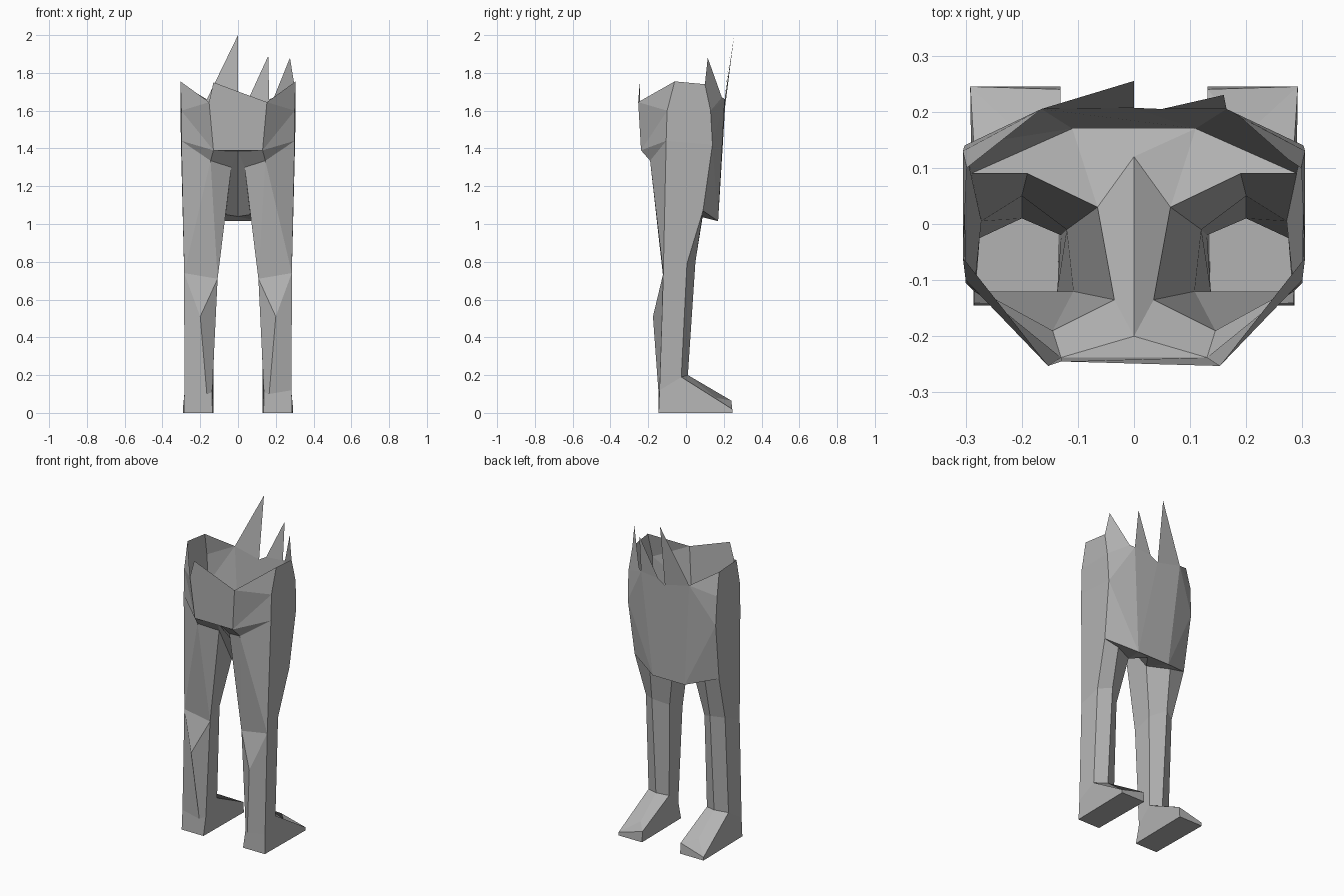
import bpy
import bmesh
from mathutils import Vector

if "Cube" in bpy.data.objects:
    bpy.data.objects.remove(bpy.data.objects["Cube"], do_unlink=True)

stone = bpy.data.materials.new("grey_stone")
stone.use_nodes = True
stone.diffuse_color = (0.45, 0.45, 0.45, 1)
stone.node_tree.nodes["Principled BSDF"].inputs["Base Color"].default_value = (0.45, 0.45, 0.45, 1)

# Landmarks of the left half, shared by neighbouring parts
hips = dict(
    side_rim=(.305, -.06, 1.755), side_high=(.3, -.1, 1.6), side_low=(.3, -.105, 1.44),
    rear_rim=(.153, -.253, 1.645), rear_low=(.13, -.238, 1.39), seat=(.145, -.19, 1.335),
    groin=(.035, -.135, 1.3), flap_rim=(.298, .1, 1.74), flap_high=(.305, .13, 1.6),
    flap_mid=(.302, .14, 1.42), flap_low=(.29, .09, 1.07), hem=(.11, .17, 1.015),
    flap_top=(.165, .205, 1.66), thigh_front=(.19, .09, 1.05), thigh_inner=(.065, .03, 1.05),
)
lower = dict(
    knee_outer=(.285, -.12, .74), knee_side=(.272, .005, .79), knee_front=(.2, .05, .8),
    knee_inner=(.12, -.01, .76), knee_back=(.108, -.12, .71), calf=(.2, -.175, .51),
    ankle_outer=(.284, -.14, .12), ankle_side=(.275, -.025, .19), ankle_front=(.2, .01, .2),
    ankle_inner=(.13, -.02, .19), ankle_back=(.137, -.12, .11), ankle_mid=(.165, -.145, .1),
    instep=(.2, .16, .08), toe_outer=(.292, .245, .02), toe_inner=(.131, .24, .065),
    toe_outer_sole=(.292, .245, 0), toe_inner_sole=(.131, .245, 0),
    heel_outer=(.286, -.145, 0), heel_inner=(.136, -.145, 0),
)
# Middle and jagged rim points
middle = dict(
    crotch_rear=(0, -.2, 1.385), crotch_front=(0, .12, 1.04), rear_peak=(-.13, -.245, 1.75),
    tall_tip=(0, .255, 2), tall_base=(0, .207, 1.62), mid_base=(.05, .205, 1.65),
    mid_tip=(.16, .23, 1.89), side_base=(.19, .19, 1.67), side_tip=(.275, .115, 1.88),
)
points = {}
for key, (x, y, z) in {**hips, **lower}.items():
    points["L." + key] = Vector((x, y, z))
    points["R." + key] = Vector((-x, y, z))
points.update({key: Vector(co) for key, co in middle.items()})


def find(key, side):
    return key if key in points else side + "." + key


def make_part(name, faces, sides):
    """Flat faces from space-separated landmark names, once per side."""
    bm = bmesh.new()
    verts = {}
    for side in sides:
        for face in faces:
            corners = []
            for key in face.split():
                key = find(key, side)
                if key not in verts:
                    verts[key] = bm.verts.new(points[key])
                corners.append(verts[key])
            bm.faces.new(corners)
    # Turn the open shell so that its normals point outward
    bmesh.ops.recalc_face_normals(bm, faces=bm.faces[:])
    centre = sum((v.co for v in bm.verts), Vector()) / len(bm.verts)
    outward = sum(f.normal.dot(f.calc_center_median() - centre) * f.calc_area() for f in bm.faces)
    if outward < 0:
        bmesh.ops.reverse_faces(bm, faces=bm.faces[:])
    mesh = bpy.data.meshes.new(name)
    bm.to_mesh(mesh)
    bm.free()
    mesh.materials.append(stone)
    obj = bpy.data.objects.new(name, mesh)
    bpy.context.collection.objects.link(obj)


# Hollow hips: sides, seat, crotch and the floor behind the hanging flap
half_hips = [
    "rear_rim side_rim side_high",
    "rear_rim side_high rear_low",
    "rear_low side_high side_low",
    "rear_low side_low seat",
    "side_rim side_high flap_high flap_rim",
    "side_high side_low flap_mid flap_high",
    "side_low knee_outer knee_side flap_low flap_mid",
    "rear_low seat groin crotch_rear",
    "crotch_rear groin thigh_inner crotch_front",
    "flap_low hem thigh_inner thigh_front",
    "flap_low hem flap_mid",
    "hem flap_top flap_mid",
    "flap_mid flap_top flap_high",
]
make_part("hips", half_hips, "LR")
make_part("seat_panel", [
    "L.rear_rim L.rear_low R.rear_low R.rear_rim rear_peak",
    "L.rear_low crotch_rear R.rear_low",
], "L")
make_part("flap_floor", [
    "L.hem R.hem R.thigh_inner crotch_front",
    "L.hem crotch_front L.thigh_inner",
], "L")

# Hanging flap with its broken, spiked edge
make_part("flap", [
    "L.hem R.hem R.flap_top tall_base",
    "L.hem tall_base mid_base L.flap_top",
    "R.flap_top tall_tip tall_base",
    "mid_base mid_tip L.flap_top",
    "L.flap_top side_base L.flap_high",
    "side_base side_tip L.flap_rim L.flap_high",
    "R.flap_top R.flap_rim R.flap_high",
], "L")

leg = [
    "seat side_low knee_outer",
    "seat knee_outer knee_back",
    "seat knee_back groin",
    "groin knee_back knee_inner thigh_inner",
    "flap_low thigh_front knee_front knee_side",
    "thigh_front thigh_inner knee_inner knee_front",
    "knee_outer knee_back calf",
    "knee_outer calf ankle_mid ankle_outer",
    "knee_back ankle_back ankle_mid calf",
    "knee_outer ankle_outer ankle_side knee_side",
    "knee_side ankle_side ankle_front knee_front",
    "knee_front ankle_front ankle_inner knee_inner",
    "knee_inner ankle_inner ankle_back knee_back",
]
foot = [
    "ankle_side ankle_front instep toe_outer",
    "ankle_front ankle_inner toe_inner instep",
    "instep toe_inner toe_outer",
    "ankle_outer ankle_side toe_outer toe_outer_sole heel_outer",
    "ankle_back ankle_inner toe_inner toe_inner_sole heel_inner",
    "ankle_outer ankle_mid ankle_back heel_inner heel_outer",
    "toe_outer toe_inner toe_inner_sole toe_outer_sole",
    "heel_outer heel_inner toe_inner_sole toe_outer_sole",
]
for side, label in (("L", "left"), ("R", "right")):
    make_part(label + "_leg", leg, side)
    make_part(label + "_foot", foot, side)
